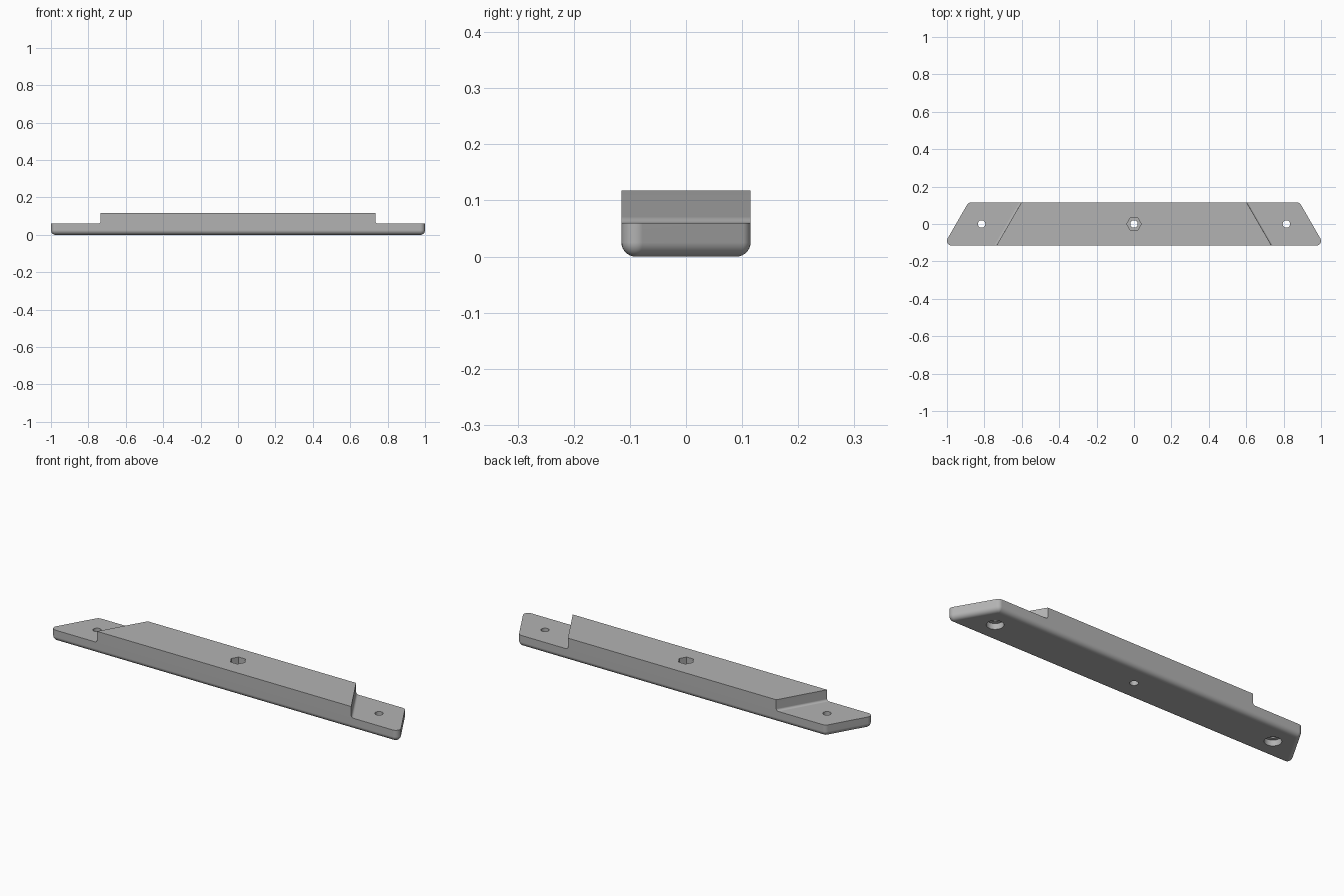
import bpy
import bmesh
import math
from mathutils import Vector

cube = bpy.data.objects.get("Cube")
if cube:
    bpy.data.objects.remove(cube)

HALF_Y, TOP, LEDGE = 0.115, 0.118, 0.06
ROUND, FILLET = 0.025, 0.011
SLANT = math.tan(math.radians(30))
TIP = 1 + 0.732 * ROUND          # sharp front corner before rounding
HOLE_X = 0.815


def material(name, value):
    mat = bpy.data.materials.new(name)
    mat.use_nodes = True
    color = (value, value, value, 1)
    mat.diffuse_color = color
    mat.node_tree.nodes["Principled BSDF"].inputs["Base Color"].default_value = color
    return mat


def loft(name, rings):
    """Closed solid through rings that share one vertex count."""
    bm = bmesh.new()
    rows = [[bm.verts.new(p) for p in ring] for ring in rings]
    n = len(rows[0])
    for low, high in zip(rows, rows[1:]):
        for i in range(n):
            j = (i + 1) % n
            bm.faces.new((low[i], low[j], high[j], high[i]))
    bm.faces.new(rows[0][::-1])
    bm.faces.new(rows[-1])
    bmesh.ops.recalc_face_normals(bm, faces=bm.faces)
    mesh = bpy.data.meshes.new(name)
    bm.to_mesh(mesh)
    bm.free()
    obj = bpy.data.objects.new(name, mesh)
    bpy.context.collection.objects.link(obj)
    return obj


def outline(inset, z, steps=8):
    """Trapezoid with rounded corners, shrunk by inset."""
    r = ROUND - inset
    run = 1 / math.cos(math.radians(30))
    front_x = TIP - ROUND * (SLANT + run)
    back_x = TIP - (2 * HALF_Y - ROUND) * SLANT - ROUND * run
    y = HALF_Y - ROUND
    # arc centre, start angle, end angle
    corners = [(front_x, -y, -90, 30), (back_x, y, 30, 90),
               (-back_x, y, 90, 150), (-front_x, -y, 150, 270)]
    points = []
    for cx, cy, a, b in corners:
        for i in range(steps + 1):
            t = math.radians(a + (b - a) * i / steps)
            points.append(Vector((cx + r * math.cos(t), cy + r * math.sin(t), z)))
    return points


def prism(name, sides, radius, x, z0, z1):
    def ring(z):
        return [(x + radius * math.cos(math.tau * i / sides),
                 radius * math.sin(math.tau * i / sides), z) for i in range(sides)]
    return loft(name, [ring(z0), ring(z1)])


def step_cutter(side):
    """Slanted block above the end ledge, with a filleted inner corner."""
    wall = 0.735 - HALF_Y * SLANT
    profile = [(1.4, 0.3), (wall, 0.3)]
    for i in range(9):
        t = math.pi / 2 * i / 8
        profile.append((wall + FILLET * 1.155 * (1 - math.cos(t)),
                        LEDGE + FILLET * (1 - math.sin(t))))
    profile.append((1.4, LEDGE))
    return loft("step_cutter", [[(side * (x - y * SLANT), y, z) for x, z in profile]
                                for y in (-0.2, 0.2)])


# Bar with a rounded underside
rings = []
for i in range(9):
    t = math.pi / 2 * i / 8
    inset = min(ROUND * (1 - math.sin(t)), ROUND * 0.98)
    rings.append(outline(inset, ROUND * (1 - math.cos(t))))
rings.append(outline(0, TOP))
bar = loft("mounting_bar", rings)
bar.data.materials.append(material("grey", 0.45))

# End ledges, screw holes with counterbores, and a central nut pocket
cutters = [prism("centre_hole", 32, 0.02, 0, -0.1, 0.3),
           prism("nut_pocket", 6, 0.039, 0, 0.055, 0.3)]
for side in (-1, 1):
    cutters += [step_cutter(side),
                prism("screw_hole", 32, 0.02, side * HOLE_X, -0.1, 0.3),
                prism("counterbore", 32, 0.04, side * HOLE_X, -0.1, 0.03)]

bpy.ops.object.select_all(action="DESELECT")
bpy.context.view_layer.objects.active = bar
bar.select_set(True)
for cutter in cutters:
    cutter.hide_render = True
    cut = bar.modifiers.new("cut", "BOOLEAN")
    cut.operation = "DIFFERENCE"
    cut.solver = "EXACT"
    cut.object = cutter
    bpy.ops.object.modifier_apply(modifier=cut.name)
    bpy.data.objects.remove(cutter)

# Smooth rounds, crisp edges
bpy.ops.object.shade_smooth_by_angle(angle=math.radians(30))
normals = bar.modifiers.new("even_normals", "WEIGHTED_NORMAL")
normals.keep_sharp = True
